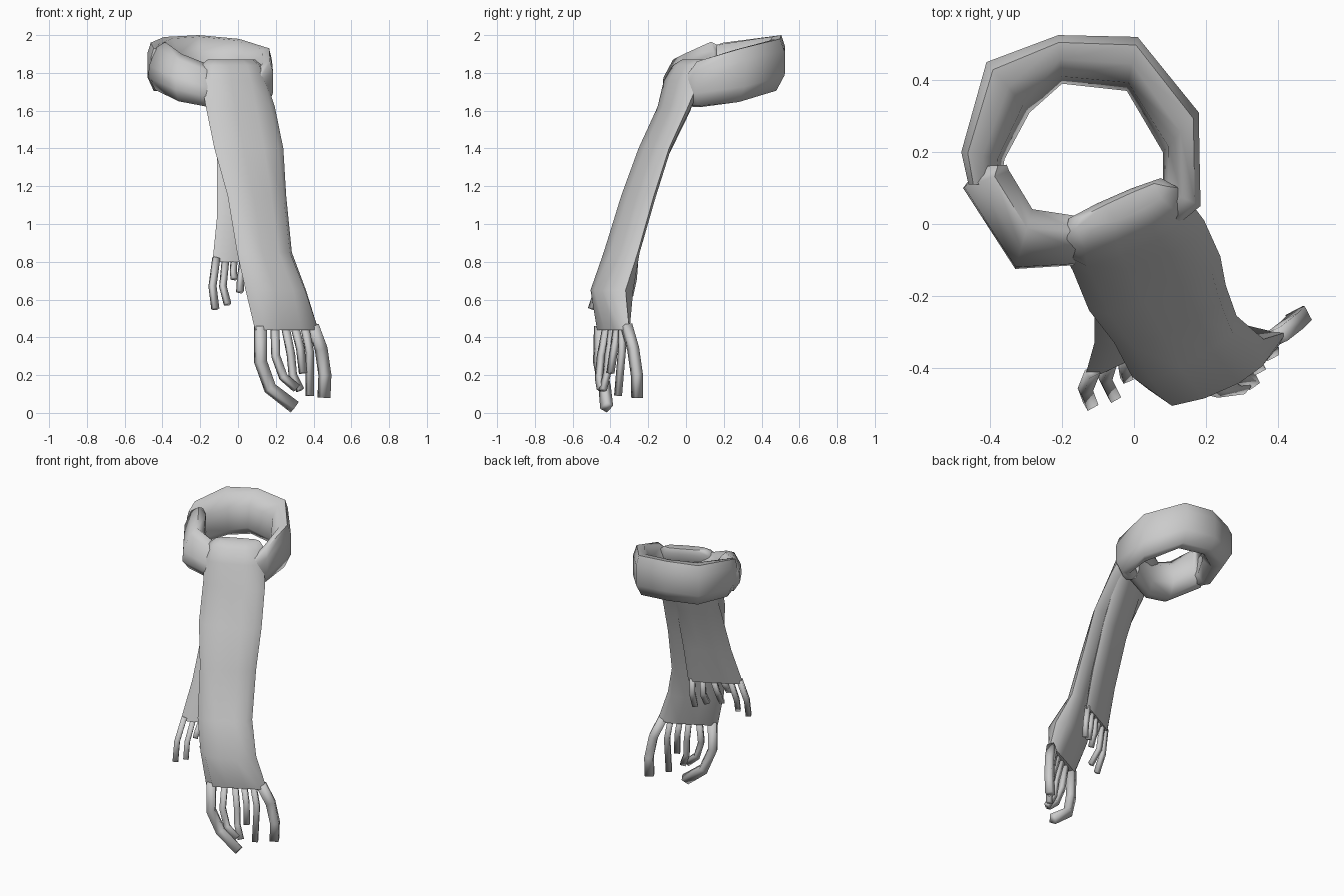
import bpy, bmesh
from mathutils import Vector


def finish(name, bm, angle=1.0):
    bmesh.ops.recalc_face_normals(bm, faces=bm.faces)
    me = bpy.data.meshes.new(name)
    bm.to_mesh(me)
    bm.free()
    ob = bpy.data.objects.new(name, me)
    bpy.context.collection.objects.link(ob)
    bpy.ops.object.select_all(action='DESELECT')
    ob.select_set(True)
    bpy.context.view_layer.objects.active = ob
    bpy.ops.object.shade_smooth_by_angle(angle=angle)
    return ob


def loft(bm, rings):
    """Bridge equal-sized rings of points and cap both ends."""
    vs = [[bm.verts.new(p) for p in r] for r in rings]
    n = len(vs[0])
    for a, b in zip(vs, vs[1:]):
        for i in range(n):
            j = (i + 1) % n
            bm.faces.new((a[i], a[j], b[j], b[i]))
    bm.faces.new(vs[0][::-1])
    bm.faces.new(vs[-1])


# Cross-sections of the neck wraps: (inner to outer, bottom to top)
UPRIGHT = [(.5, .97), (.85, 1), (1, .78), (1, .3), (.72, .02), (.3, 0), (0, .2), (.15, .7)]
LEANING = [(.35, 1), (.68, .88), (.97, .5), (1, .25), (.72, .0), (.3, 0), (.05, .3), (.05, .8)]


def wrap(name, profile, stations):
    rings = []
    for (ox, oy), (ix, iy), z0, z1 in stations:
        rings.append([(ix + (ox - ix) * u, iy + (oy - iy) * u, z0 + (z1 - z0) * v)
                      for u, v in profile])
    bm = bmesh.new()
    loft(bm, rings)
    finish(name, bm, 1.25)


# Cross-section of a hanging tail: (left to right, back to front)
TAIL = [(0, 0), (.12, .8), (.38, 1), (.68, 1), (.9, .8),
        (1, 0), (.9, -.7), (.65, -.8), (.35, -.8), (.1, -.7)]


def tail(name, stations):
    rings = []
    for z, (lx, ly), (rx, ry), t in stations:
        L, R = Vector((lx, ly, z)), Vector((rx, ry, z))
        d = (R - L).normalized()
        front = Vector((d.y, -d.x, 0))
        rings.append([L + (R - L) * u + front * v * t for u, v in TAIL])
    bm = bmesh.new()
    loft(bm, rings)
    finish(name, bm)


def fringe(name, strands, across):
    """Four-sided strands swept along short paths."""
    a = Vector(across).normalized()
    bm = bmesh.new()
    for w, path in strands:
        pts = [Vector(p) for p in path]
        rings = []
        for i, p in enumerate(pts):
            t = (pts[min(i + 1, len(pts) - 1)] - pts[max(i - 1, 0)]).normalized()
            n = t.cross(a).normalized()
            s = n.cross(t).normalized()
            rings.append([p + s * w * x + n * w * .8 * y
                          for x, y in ((-.5, -.5), (.5, -.5), (.5, .5), (-.5, .5))])
        loft(bm, rings)
    finish(name, bm, 1.6)


# Loop around the neck, its right end tucked into the tail
wrap("neck_loop", UPRIGHT, [
    ((-.46, .11), (-.37, .11), 1.72, 1.93),
    ((-.48, .20), (-.36, .18), 1.70, 1.96),
    ((-.41, .45), (-.29, .31), 1.71, 1.99),
    ((-.21, .525), (-.20, .39), 1.72, 2.0),
    ((.01, .52), (-.02, .37), 1.70, 1.98),
    ((.18, .31), (.08, .20), 1.64, 1.93),
    ((.185, .05), (.08, .10), 1.62, 1.86),
    ((.10, -.02), (.03, .07), 1.62, 1.77)])

# Overlapping piece at the front left
wrap("front_wrap", LEANING, [
    ((-.43, .16), (-.35, .165), 1.76, 1.95),
    ((-.475, .10), (-.34, .15), 1.71, 1.965),
    ((-.33, -.125), (-.28, .05), 1.65, 1.90),
    ((-.17, -.115), (-.13, .025), 1.62, 1.84),
    ((.05, -.01), (.03, .09), 1.63, 1.79)])

# Long front tail, folded over the loop at the top
tail("front_tail", [
    (1.872, (-.16, -.01), (.09, .105), .03),
    (1.84, (-.195, -.04), (.125, .10), .065),
    (1.76, (-.195, -.085), (.15, .07), .07),
    (1.62, (-.17, -.13), (.195, .01), .05),
    (1.40, (-.125, -.24), (.24, -.09), .04),
    (1.15, (-.055, -.33), (.255, -.17), .045),
    (.85, (-.005, -.425), (.285, -.255), .045),
    (.65, (.04, -.46), (.36, -.32), .085),
    (.44, (.09, -.47), (.425, -.30), .03)])

# Shorter tail hanging behind
tail("rear_tail", [
    (1.75, (-.12, -.04), (.14, .06), .03),
    (1.60, (-.12, -.11), (.15, .01), .04),
    (1.35, (-.11, -.22), (.15, -.11), .035),
    (1.05, (-.11, -.33), (.16, -.20), .035),
    (.80, (-.135, -.42), (.165, -.26), .022)])

# Strands at the end of the front tail
fringe("front_fringe", [
    (.055, [(.12, -.455, .46), (.12, -.46, .27), (.17, -.43, .13), (.30, -.42, .03)]),
    (.038, [(.195, -.42, .46), (.20, -.45, .30), (.24, -.46, .19), (.31, -.45, .13)]),
    (.036, [(.25, -.39, .46), (.28, -.41, .31), (.29, -.42, .20), (.33, -.44, .12)]),
    (.036, [(.30, -.365, .46), (.33, -.38, .34), (.345, -.40, .21)]),
    (.036, [(.35, -.34, .47), (.38, -.34, .32), (.38, -.36, .09)]),
    (.055, [(.395, -.315, .46), (.44, -.28, .34), (.46, -.26, .20), (.455, -.26, .08)])],
    (.88, .46, 0))

# Strands at the end of the rear tail
fringe("rear_fringe", [
    (.034, [(-.115, -.41, .82), (-.135, -.46, .67), (-.12, -.50, .55)]),
    (.032, [(-.065, -.38, .82), (-.08, -.43, .67), (-.055, -.48, .575)]),
    (.030, [(-.02, -.355, .82), (-.025, -.40, .75), (-.02, -.43, .71)]),
    (.032, [(.03, -.33, .82), (.015, -.36, .72), (.01, -.40, .64)]),
    (.034, [(.085, -.30, .82), (.09, -.31, .71), (.08, -.34, .64)]),
    (.034, [(.14, -.272, .82), (.15, -.28, .71), (.14, -.30, .62)])],
    (.86, .5, 0))
